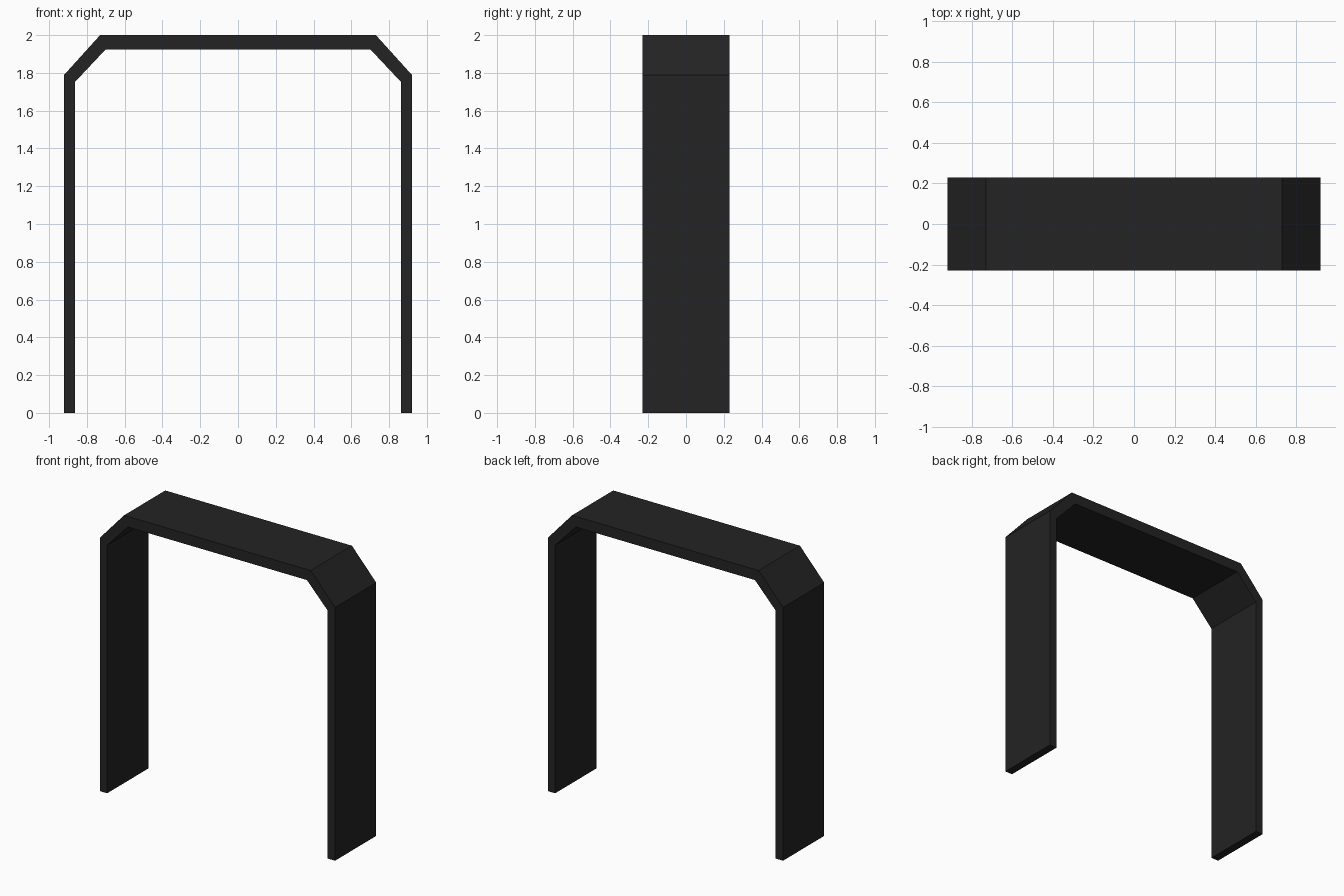
import bpy
import bmesh

cube = bpy.data.objects.get("Cube")
if cube:
    bpy.data.objects.remove(cube, do_unlink=True)

HALF_DEPTH = 0.23

# Flat near-black finish
black = bpy.data.materials.new("matte_black")
black.use_nodes = True
colour = (0.017, 0.017, 0.017, 1)
black.diffuse_color = colour
black.node_tree.nodes["Principled BSDF"].inputs["Base Color"].default_value = colour

# Half profiles from foot to top, mirrored to make the full outline
outer = [(0.92, 0), (0.92, 1.79), (0.73, 2.0)]
inner = [(0.862, 0), (0.862, 1.753), (0.70, 1.925)]


def full_span(half):
    return half + [(-x, z) for x, z in reversed(half)]


# Chamfered arch: a band of quads between both outlines, extruded in depth
bm = bmesh.new()
rows = [[bm.verts.new((x, -HALF_DEPTH, z)) for x, z in full_span(half)]
        for half in (outer, inner)]
for i in range(len(rows[0]) - 1):
    bm.faces.new((rows[0][i], rows[0][i + 1], rows[1][i + 1], rows[1][i]))
band = bmesh.ops.extrude_face_region(bm, geom=bm.faces[:], use_keep_orig=True)
back = [v for v in band["geom"] if isinstance(v, bmesh.types.BMVert)]
bmesh.ops.translate(bm, verts=back, vec=(0, 2 * HALF_DEPTH, 0))
bmesh.ops.recalc_face_normals(bm, faces=bm.faces[:])

mesh = bpy.data.meshes.new("arch_frame")
bm.to_mesh(mesh)
bm.free()
mesh.materials.append(black)
bpy.context.collection.objects.link(bpy.data.objects.new("arch_frame", mesh))
